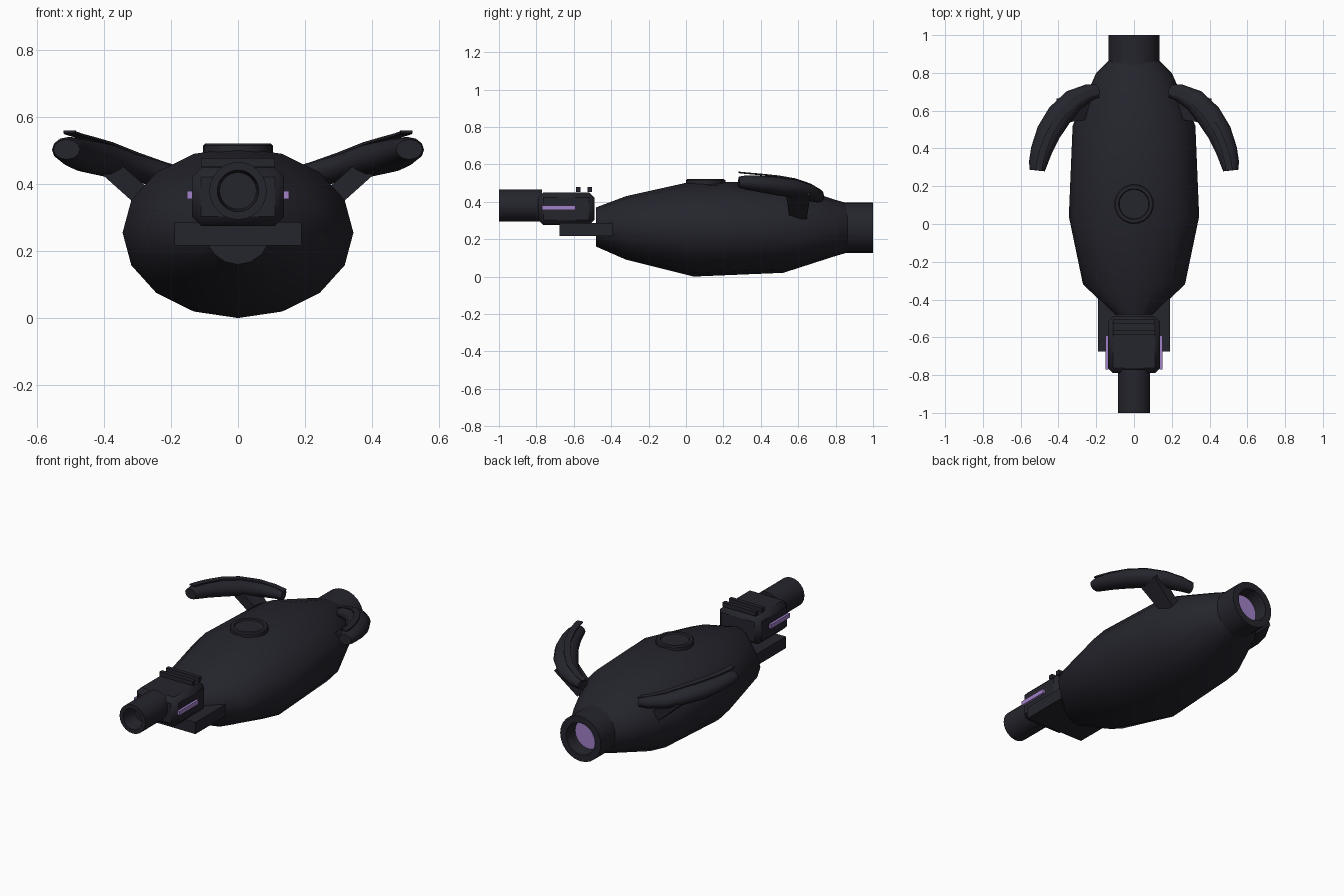
import bpy, bmesh, math
from mathutils import Vector

if "Cube" in bpy.data.objects:
    bpy.data.objects.remove(bpy.data.objects["Cube"])


def material(name, rgb):
    m = bpy.data.materials.new(name)
    m.diffuse_color = (*rgb, 1)
    m.use_nodes = True
    m.node_tree.nodes["Principled BSDF"].inputs["Base Color"].default_value = m.diffuse_color
    return m


DARK = material("dark navy", (0.018, 0.018, 0.026))
PURPLE = material("glow purple", (0.36, 0.22, 0.58))


def finish(name, bm, mats=(DARK,), bevel=0.0, angle=40):
    bmesh.ops.recalc_face_normals(bm, faces=bm.faces[:])
    me = bpy.data.meshes.new(name)
    bm.to_mesh(me)
    bm.free()
    for m in mats:
        me.materials.append(m)
    ob = bpy.data.objects.new(name, me)
    bpy.context.collection.objects.link(ob)
    if bevel:
        mod = ob.modifiers.new("bevel", "BEVEL")
        mod.width, mod.segments = bevel, 1
    bpy.ops.object.select_all(action="DESELECT")
    ob.select_set(True)
    bpy.context.view_layer.objects.active = ob
    bpy.ops.object.shade_smooth_by_angle(angle=math.radians(angle))
    return ob


def loft(name, rings, mats=(DARK,), angle=40):
    """Skin a list of point rings and cap both ends; last cap takes the last material."""
    bm = bmesh.new()
    vs = [[bm.verts.new(p) for p in r] for r in rings]
    n = len(vs[0])
    for a, b in zip(vs, vs[1:]):
        for i in range(n):
            bm.faces.new((a[i], a[(i + 1) % n], b[(i + 1) % n], b[i]))
    bm.faces.new(vs[0])
    bm.faces.new(vs[-1]).material_index = len(mats) - 1
    return finish(name, bm, mats, angle=angle)


def ring_y(y, rx, rz, cz, n=16):
    return [(rx * math.sin(2 * math.pi * i / n), y, cz - rz * math.cos(2 * math.pi * i / n))
            for i in range(n)]


def box(name, lo, hi, mat=DARK, bevel=0.0):
    bm = bmesh.new()
    bmesh.ops.create_cube(bm, size=1)
    for v in bm.verts:
        v.co = [(l + h) / 2 + c * (h - l) for l, h, c in zip(lo, hi, v.co)]
    return finish(name, bm, (mat,), bevel, 30)


# faceted pod hull: y, half width, bottom z, top z
HULL = [(-0.48, 0.10, 0.16, 0.37), (-0.32, 0.27, 0.09, 0.43), (0.04, 0.345, 0.0, 0.51),
        (0.52, 0.325, 0.02, 0.50), (0.80, 0.20, 0.11, 0.41), (0.87, 0.13, 0.13, 0.39)]
loft("hull", [ring_y(y, rx, (t - b) / 2, (t + b) / 2) for y, rx, b, t in HULL])

# rear thruster with glowing recessed disc
loft("thruster", [ring_y(y, r, r, 0.262, 24) for y, r in
                  [(0.84, 0.135), (1.0, 0.135), (1.0, 0.095), (0.925, 0.088)]], (DARK, PURPLE))

# front head, barrel, mounting plate and sight bars
box("head", (-0.138, -0.79, 0.275), (0.138, -0.49, 0.45), bevel=0.028)
loft("barrel", [ring_y(y, r, r, 0.38, 24) for y, r in
                [(-0.77, 0.086), (-1.0, 0.086), (-1.0, 0.062), (-0.9, 0.055)]])
box("mount_plate", (-0.19, -0.675, 0.217), (0.19, -0.39, 0.287))
for i, y in enumerate((-0.575, -0.515)):
    box(f"sight_bar_{i}", (-0.11, y - 0.012, 0.452), (0.11, y + 0.012, 0.478))

# top hatch with a recessed lid
bm = bmesh.new()
prev = first = None
N = 24
for r, z in [(0.105, 0.47), (0.105, 0.515), (0.098, 0.521), (0.082, 0.521), (0.078, 0.513)]:
    cur = [bm.verts.new((r * math.cos(2 * math.pi * i / N), 0.105 + r * math.sin(2 * math.pi * i / N), z))
           for i in range(N)]
    if prev:
        for i in range(N):
            bm.faces.new((prev[i], prev[(i + 1) % N], cur[(i + 1) % N], cur[i]))
    else:
        bm.faces.new(cur)
    prev = cur
bm.faces.new(prev)
finish("top_hatch", bm)

# wing path: x, y, z, half width, half height
WING = [(0.19, 0.705, 0.425, 0.035, 0.03), (0.24, 0.695, 0.435, 0.046, 0.038),
        (0.32, 0.655, 0.450, 0.060, 0.045), (0.395, 0.575, 0.472, 0.068, 0.05),
        (0.452, 0.485, 0.484, 0.065, 0.05), (0.49, 0.39, 0.496, 0.057, 0.044),
        (0.508, 0.32, 0.503, 0.049, 0.038), (0.512, 0.283, 0.504, 0.040, 0.03)]
RIBBON_Z = [0.45, 0.465, 0.492, 0.521, 0.537, 0.547, 0.553, 0.557]


def frames(s):
    """Points along the wing with a sideways direction at each."""
    pts = [Vector((s * x, y, z)) for x, y, z, _, _ in WING]
    for i, p in enumerate(pts):
        t = pts[min(i + 1, len(pts) - 1)] - pts[max(i - 1, 0)]
        yield p, Vector((t.y, -t.x, 0)).normalized()


for s, side in ((1, "right"), (-1, "left")):
    # curved sweeping wing and the thin blade along its top
    wing, blade = [], []
    for (p, n), (_, _, _, w, h), rz in zip(frames(s), WING, RIBBON_Z):
        wing.append([p + n * w * math.cos(a) + Vector((0, 0, h * math.sin(a)))
                     for a in (2 * math.pi * k / 12 for k in range(12))])
        c = Vector((p.x - s * 0.008, p.y, rz))
        blade.append([c + n * u + Vector((0, 0, v)) for u, v in
                      ((-0.018, -0.004), (0.018, -0.004), (0.018, 0.004), (-0.018, 0.004))])
    loft(f"wing_{side}", wing, angle=50)
    loft(f"wing_blade_{side}", blade, angle=30)
    # strut tying the wing to the hull
    a, b = Vector((s * 0.25, 0.60, 0.33)), Vector((s * 0.39, 0.60, 0.455))
    d = (b - a).normalized()
    across = Vector((0, 1, 0))
    up = d.cross(across)
    loft(f"wing_strut_{side}",
         [[p + across * u * w + up * v * 0.03 for u, v in ((-1, -1), (1, -1), (1, 1), (-1, 1))]
          for p, w in ((a, 0.045), (b, 0.065))], angle=30)
    # glowing strip on the head
    x0, x1 = sorted((s * 0.136, s * 0.152))
    box(f"glow_strip_{side}", (x0, -0.77, 0.355), (x1, -0.59, 0.38), PURPLE)
